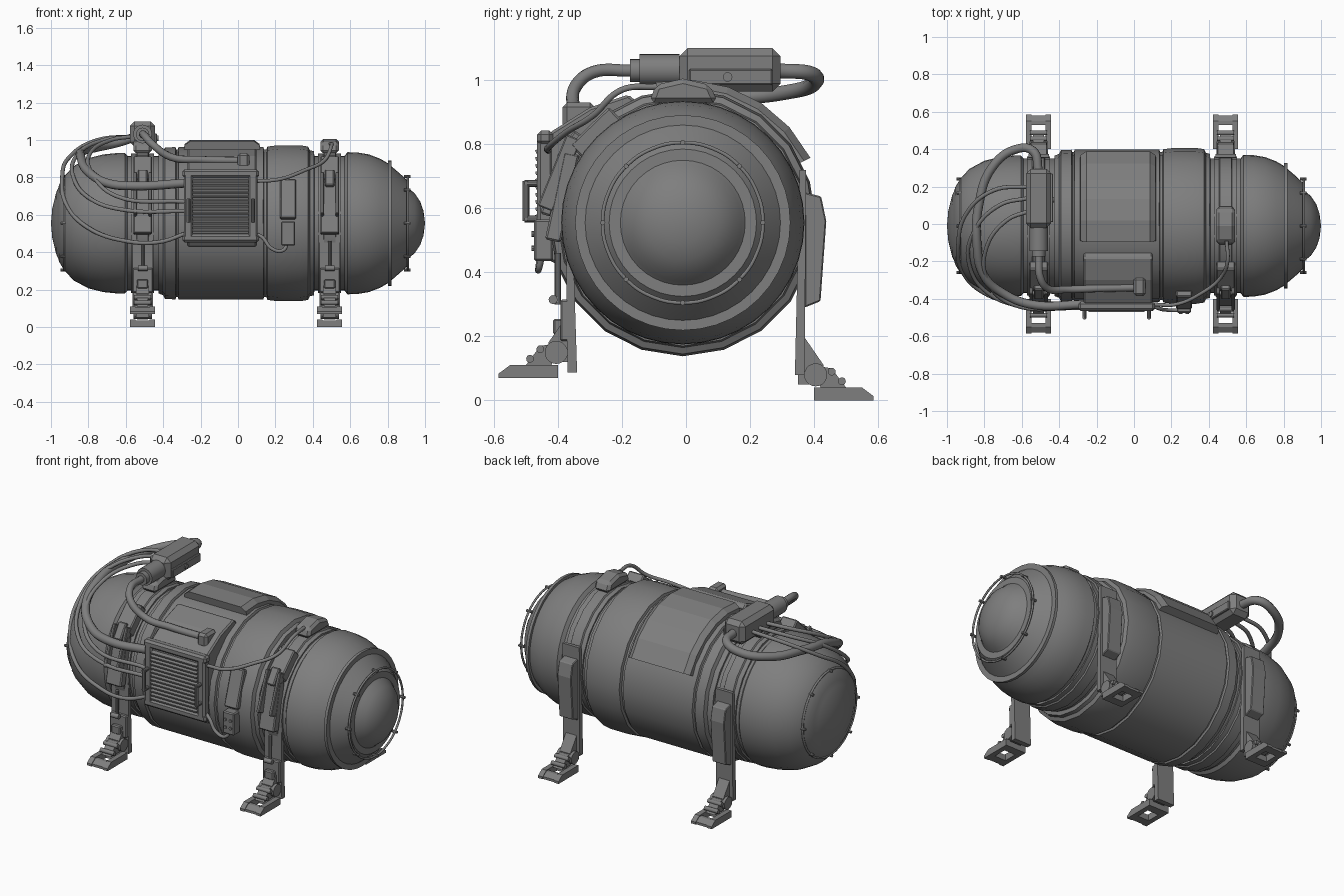
import bpy, bmesh, math
from mathutils import Vector, Matrix

if "Cube" in bpy.data.objects:
    bpy.data.objects.remove(bpy.data.objects["Cube"], do_unlink=True)

CY, CZ = -0.01, 0.555          # tank axis
steel = bpy.data.materials.new("grey_steel")
steel.use_nodes = True
steel.diffuse_color = (0.21, 0.21, 0.21, 1)
steel.node_tree.nodes["Principled BSDF"].inputs["Base Color"].default_value = (0.21, 0.21, 0.21, 1)


def finish(name, bm, bevel=0.0, smooth=True):
    bmesh.ops.recalc_face_normals(bm, faces=bm.faces)
    me = bpy.data.meshes.new(name)
    bm.to_mesh(me)
    bm.free()
    ob = bpy.data.objects.new(name, me)
    bpy.context.collection.objects.link(ob)
    me.materials.append(steel)
    if bevel:
        mod = ob.modifiers.new("bevel", "BEVEL")
        mod.width, mod.segments = bevel, 1
    if smooth:
        bpy.ops.object.select_all(action="DESELECT")
        bpy.context.view_layer.objects.active = ob
        ob.select_set(True)
        bpy.ops.object.shade_smooth_by_angle(angle=math.radians(32))
    return ob


def lathe(name, profile, sides):
    """Turn an (x, radius) profile about the tank axis."""
    bm = bmesh.new()
    vs = [bm.verts.new((x, CY, CZ + r)) for x, r in profile]
    es = [bm.edges.new(p) for p in zip(vs, vs[1:])]
    bmesh.ops.spin(bm, geom=vs + es, cent=(0, CY, CZ), axis=(1, 0, 0),
                   angle=math.tau, steps=sides, use_duplicate=False)
    bmesh.ops.remove_doubles(bm, verts=bm.verts, dist=0.0005)
    return finish(name, bm)


def box(name, center, size, tilt=0.0, bevel=0.006):
    bm = bmesh.new()
    m = Matrix.Translation(center) @ Matrix.Rotation(tilt, 4, "X") @ Matrix.Diagonal((*size, 1))
    bmesh.ops.create_cube(bm, size=1, matrix=m)
    return finish(name, bm, bevel, False)


def on_tank(name, x, deg, r, size, bevel=0.006):
    """Box lying on the tank; deg is measured from the front upward, size is (x, out, along)."""
    a = math.radians(deg)
    c = (x, CY - r * math.cos(a), CZ + r * math.sin(a))
    return box(name, c, size, -a, bevel)


def prism(name, yz, x0, x1, bevel=0.0):
    bm = bmesh.new()
    f = bm.faces.new([bm.verts.new((x0, y, z)) for y, z in yz])
    ext = bmesh.ops.extrude_face_region(bm, geom=[f])["geom"]
    bmesh.ops.translate(bm, vec=(x1 - x0, 0, 0),
                        verts=[g for g in ext if isinstance(g, bmesh.types.BMVert)])
    return finish(name, bm, bevel, False)


def rod(name, a, b, r, sides=20):
    a, b = Vector(a), Vector(b)
    d = b - a
    m = Matrix.Translation((a + b) / 2) @ d.to_track_quat("Z", "Y").to_matrix().to_4x4()
    bm = bmesh.new()
    bmesh.ops.create_cone(bm, cap_ends=True, segments=sides, radius1=r, radius2=r,
                          depth=d.length, matrix=m)
    return finish(name, bm)


def hose(name, pts, r, closed=False):
    cu = bpy.data.curves.new(name, "CURVE")
    cu.dimensions = "3D"
    cu.bevel_depth, cu.bevel_resolution, cu.resolution_u = r, 3, 8
    cu.use_fill_caps = True
    sp = cu.splines.new("BEZIER")
    sp.bezier_points.add(len(pts) - 1)
    for bp, p in zip(sp.bezier_points, pts):
        bp.co = p
        bp.handle_left_type = bp.handle_right_type = "AUTO"
    sp.use_cyclic_u = closed
    ob = bpy.data.objects.new(name, cu)
    bpy.context.collection.objects.link(ob)
    cu.materials.append(steel)


# Tank: two domes, clamp grooves and the panelled middle
lathe("right_dome", [(-1, 0), (-.993, .08), (-.972, .165), (-.96, .19), (-.957, .205), (-.93, .25),
                     (-.88, .305), (-.8, .348), (-.72, .368), (-.64, .376), (-.605, .376),
                     (-.59, .36), (-.4, .36)], 40)
lathe("left_dome", [(.4, .36), (.57, .36), (.585, .38), (.64, .378), (.7, .368), (.76, .345),
                    (.803, .32), (.803, .336), (.82, .336), (.82, .305), (.87, .262), (.903, .23),
                    (.903, .195), (.915, .184), (.945, .16), (.975, .115), (.992, .065), (1, 0)], 40)
lathe("middle_shell", [(-.425, .35), (-.425, .375), (-.4, .385), (-.39, .405), (-.335, .407), (-.33, .395),
                       (-.322, .395), (-.317, .407), (.135, .407), (.14, .395), (.152, .395),
                       (.157, .41), (.215, .417), (.33, .417), (.375, .41), (.385, .39),
                       (.405, .385), (.41, .35)], 20)
for side, cx in (("right", -.51), ("left", .49)):
    lathe(side + "_clamp_band", [(cx - .062, .35), (cx - .062, .372), (cx - .035, .372), (cx - .03, .38),
                                 (cx + .03, .38), (cx + .035, .372), (cx + .062, .372), (cx + .062, .35)], 20)

# Thin guard rings with clips at both ends
for side, x, s in (("right", -.93, -1), ("left", .908, 1)):
    ring = [(x, CY + .25 * math.cos(k * math.tau / 16), CZ + .25 * math.sin(k * math.tau / 16)) for k in range(16)]
    hose(side + "_guard_ring", ring, .006, True)
    for _, y, z in ring[::2]:
        rod(side + "_ring_clip", (x - .02, y, z), (x + .015, y, z), .008, 8)

# Curved raised panel over the top and back
bm = bmesh.new()
sect = [(-.29, .395), (-.285, .425), (-.255, .447), (.085, .447), (.115, .425), (.12, .395)]
vs = [bm.verts.new((x, CY, CZ + r)) for x, r in sect]
es = [bm.edges.new((vs[i], vs[i - 1])) for i in range(len(vs))]
bmesh.ops.rotate(bm, verts=vs, cent=(0, CY, CZ), matrix=Matrix.Rotation(math.radians(11), 3, "X"))
bmesh.ops.spin(bm, geom=vs + es, cent=(0, CY, CZ), axis=(1, 0, 0), angle=-math.radians(74), steps=5)
bmesh.ops.holes_fill(bm, edges=bm.edges)
finish("raised_panel", bm, smooth=False)

# Legs, one for each corner
for side, cx in (("right", -.51), ("left", .49)):
    for end, s, dz in (("front", -1, .07), ("back", 1, 0)):
        n = f"{end}_{side}_"

        def part(name, yz, x0, x1, bevel=0.0):
            prism(n + name, [(s * y, z + dz) for y, z in yz], cx + x0, cx + x1, bevel)

        def pin(name, y, z, r, w):
            rod(n + name, (cx - w, s * y, z + dz), (cx + w, s * y, z + dz), r)

        top = .72 if s > 0 else .5
        part("leg", [(.34, .08 - dz * .9), (.37, .08 - dz * .9), (.375, top), (.355, top)], -.055, .055)
        part("ankle", [(.35, .2), (.368, .2), (.43, .11), (.425, .05), (.35, .05)], -.035, .035)
        pin("ankle_pivot", .405, .08, .036, .05)
        part("foot_strap", [(.4, .11), (.455, .1), (.5, .04), (.42, .04)], -.03, .03)
        pin("strap_pin", .455, .09, .012, .045)
        pin("toe_pin", .487, .06, .012, .045)
        for x in (-.067, .037):
            part("foot_rail", [(.4, 0), (.585, 0), (.585, .014), (.55, .04), (.4, .04)], x, x + .03)
        part("foot_toe", [(.53, 0), (.58, 0), (.58, .014), (.55, .034), (.53, .034)], -.04, .04)
        part("foot_heel", [(.4, 0), (.45, 0), (.45, .034), (.4, .034)], -.04, .04)
    prism(f"back_{side}_leg_cover", [(.37, .65), (.422, .637), (.438, .56), (.42, .31), (.37, .29)],
          cx - .045, cx + .045, .004)
    # Front clamp latch: stacked boxes, side rails and a hanging rod
    box(f"front_{side}_knee", (cx, -.375, .25), (.11, .035, .13))
    box(f"front_{side}_knee_catch", (cx, -.4, .23), (.06, .03, .05))
    on_tank(f"{side}_latch_base", cx, 12, .385, (.1, .05, .28))
    on_tank(f"{side}_latch_top", cx, 46, .39, (.1, .06, .17))
    for x in (-.04, .04):
        on_tank(f"{side}_latch_rail", cx + x, 22, .415, (.018, .05, .24), .004)
    on_tank(f"{side}_latch_grip", cx, 34, .425, (.05, .035, .1))
    rod(f"{side}_latch_rod", (cx, -.4, .46), (cx, -.4, .3), .01, 10)
    rod(f"{side}_latch_knob", (cx - .025, -.415, .315), (cx + .025, -.415, .315), .014, 12)
    # Trapezoid lug on top of the band
    prism(f"{side}_top_lug", [(-.115, .93), (-.095, .985), (-.01, 1.005), (.075, .985), (.1, .93)],
          cx - .05, cx + .05, .015)

# Pump on top with its motor cylinder
box("pump_box", (-.51, .137, 1.032), (.135, .315, .136), 0, .025)
box("pump_side_plate", (-.44, .14, 1.01), (.016, .26, .05), 0, .004)
rod("pump_bolt", (-.44, .13, 1.01), (-.425, .13, 1.01), .015, 12)
rod("pump_motor", (-.51, -.02, 1.032), (-.51, -.145, 1.032), .05)
rod("motor_collar", (-.51, -.14, 1.03), (-.51, -.175, 1.03), .036)

# Radiator with housing, frame, louvres and handles
prism("radiator_housing", [(-.15, .93), (-.18, .955), (-.3, .915), (-.42, .84), (-.45, .8), (-.45, .47),
                           (-.42, .43), (-.36, .43), (-.3, .7)], -.27, .1, .008)
for z in (.475, .82):
    box("radiator_crossbar", (-.093, -.44, z), (.41, .05, .045), 0, .012)
for x in (-.265, .08):
    box("radiator_post", (x, -.44, .645), (.05, .05, .35), 0, .01)
    rod("handle_bar", (x, -.5, .56), (x, -.5, .685), .011, 10)
    for z in (.567, .678):
        rod("handle_arm", (x, -.45, z), (x, -.505, z), .011, 10)
for k in range(13):
    box("louvre", (-.093, -.457, .51 + k * .0225), (.3, .026, .011), .3, 0)

# Control strip and switch box beside the radiator
on_tank("control_plate", .268, 18, .415, (.085, .035, .22))
box("switch_box", (.268, -.445, .5), (.075, .06, .13))
for x in (.25, .285):
    for z in (.475, .52):
        rod("switch_button", (x, -.47, z), (x, -.482, z), .009, 8)

# Hoses
hose("motor_hose", [(-.51, -.17, 1.03), (-.5, -.29, 1.025), (-.46, -.345, .98), (-.36, -.35, .91),
                    (-.2, -.345, .895), (.02, -.34, .89)], .02)
box("motor_hose_socket", (.03, -.335, .89), (.065, .1, .08), 0, .014)
hose("main_hose", [(-.51, .28, 1.03), (-.54, .39, 1.02), (-.63, .4, .99), (-.76, .3, .96), (-.83, .1, .94),
                   (-.84, -.1, .91), (-.8, -.28, .83), (-.7, -.37, .77), (-.55, -.43, .755),
                   (-.27, -.43, .77)], .024)
hose("outer_line", [(-.56, .2, 1.02), (-.75, .18, 1), (-.9, .05, .91), (-.94, -.12, .8), (-.92, -.25, .66),
                    (-.8, -.37, .53), (-.6, -.43, .46), (-.42, -.45, .455), (-.28, -.44, .5)], .011)
hose("middle_line", [(-.56, .14, 1.02), (-.72, .1, 1), (-.86, -.05, .92), (-.88, -.22, .8),
                     (-.78, -.37, .68), (-.6, -.44, .625), (-.28, -.45, .62)], .011)
hose("inner_line", [(-.56, .07, 1.02), (-.68, .02, 1), (-.79, -.13, .93), (-.78, -.31, .82),
                    (-.65, -.43, .7), (-.28, -.45, .67)], .011)
hose("lug_line", [(.1, -.43, .78), (.22, -.43, .79), (.36, -.37, .84), (.46, -.29, .89), (.5, -.2, .97),
                  (.495, -.09, .98)], .01)
hose("switch_line", [(.09, -.43, .5), (.13, -.45, .48), (.18, -.46, .42), (.24, -.46, .41),
                     (.265, -.45, .45)], .01)
